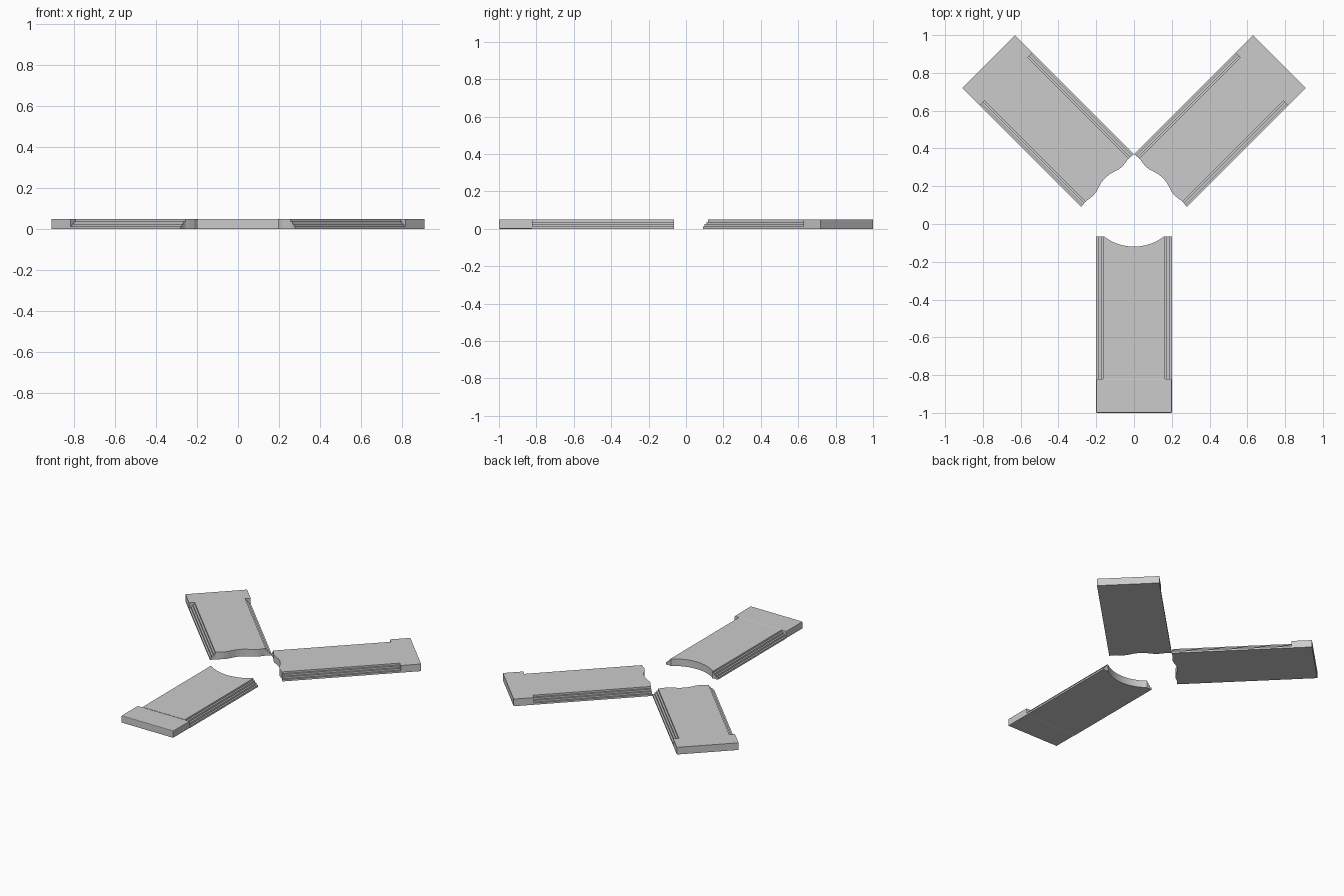
import bpy, bmesh, math
from mathutils import Matrix, Vector

if "Cube" in bpy.data.objects:
    bpy.data.objects.remove(bpy.data.objects["Cube"])

H = 0.05            # slab thickness
STEP_Z = H / 4      # riser height of side steps
STEP_V = 0.012      # tread depth of side steps


def add_prism(bm, pts, vec):
    """Extrude a closed 3D outline along a vector."""
    face = bm.faces.new([bm.verts.new(p) for p in pts])
    res = bmesh.ops.extrude_face_region(bm, geom=[face], use_keep_orig=True)
    moved = [g for g in res["geom"] if isinstance(g, bmesh.types.BMVert)]
    bmesh.ops.translate(bm, verts=moved, vec=vec)


def make_object(name, prisms, matrix):
    bm = bmesh.new()
    for pts, vec in prisms:
        add_prism(bm, pts, Vector(vec))
    bmesh.ops.recalc_face_normals(bm, faces=bm.faces[:])
    me = bpy.data.meshes.new(name)
    bm.to_mesh(me)
    bm.free()
    ob = bpy.data.objects.new(name, me)
    ob.matrix_world = matrix
    bpy.context.collection.objects.link(ob)
    return ob


def apply_modifiers(ob):
    bpy.context.view_layer.update()
    bpy.context.view_layer.objects.active = ob
    for m in list(ob.modifiers):
        bpy.ops.object.modifier_apply(modifier=m.name)


def stepped_bar(name, origin, angle, length, hw, stepped, end_curve):
    """Slab along local x, shaped inner end, stepped long sides up to 'stepped'."""
    matrix = Matrix.Translation((*origin, 0)) @ Matrix.Rotation(math.radians(angle), 4, "Z")
    outline = [(length, hw, 0), (length, -hw, 0), (0, -hw, 0)]
    outline += [(u, v, 0) for v, u in end_curve] + [(0, hw, 0)]
    bar = make_object(name, [(outline, (0, 0, H))], matrix)

    # staircase cutters for both long sides
    prof = [(hw + 0.02, STEP_Z)]
    for i in (1, 2, 3):
        prof += [(hw - STEP_V * i, STEP_Z * i), (hw - STEP_V * i, STEP_Z * (i + 1))]
    prof[-1] = (prof[-1][0], H + 0.02)
    prof.append((hw + 0.02, H + 0.02))
    cuts = [([(-0.1, s * v, z) for v, z in prof], (stepped + 0.1, 0, 0)) for s in (1, -1)]
    cutter = make_object(name + "_cutter", cuts, matrix)
    cutter.hide_render = True
    mod = bar.modifiers.new("steps", "BOOLEAN")
    mod.operation = "DIFFERENCE"
    mod.solver = "EXACT"
    mod.object = cutter
    apply_modifiers(bar)
    bpy.data.objects.remove(cutter)
    return bar


# front bar with a round scooped inner end
R = 0.26
arc = []
for i in range(17):
    v = -0.16 + 0.02 * i
    arc.append((v, max(0.0, math.sqrt(R * R - v * v) - (R - 0.055))))
stepped_bar("front_bar", (0, -0.065), -90, 0.755, 0.2, 0.9, arc)

# front end block, separate piece with softened edges
block = make_object(
    "front_end_block",
    [([(-0.2, -1, 0), (0.2, -1, 0), (0.2, -0.82, 0), (-0.2, -0.82, 0)], (0, 0, H))],
    Matrix.Identity(4))
bev = block.modifiers.new("bevel", "BEVEL")
bev.width = 0.004
bev.segments = 2
apply_modifiers(block)

# two diagonal back bars with a gently waved inner end
half = [(-0.16, 0.004), (-0.135, 0.0), (-0.11, -0.003), (-0.085, 0.0),
        (-0.06, 0.008), (-0.03, 0.016)]
wave = half + [(0, 0.019)] + [(-v, u) for v, u in reversed(half)]
for side, sx, angle in (("right", 1, 45), ("left", -1, 135)):
    stepped_bar("back_%s_bar" % side, (sx * 0.14, 0.23), angle, 0.891, 0.198, 0.76, wave)
